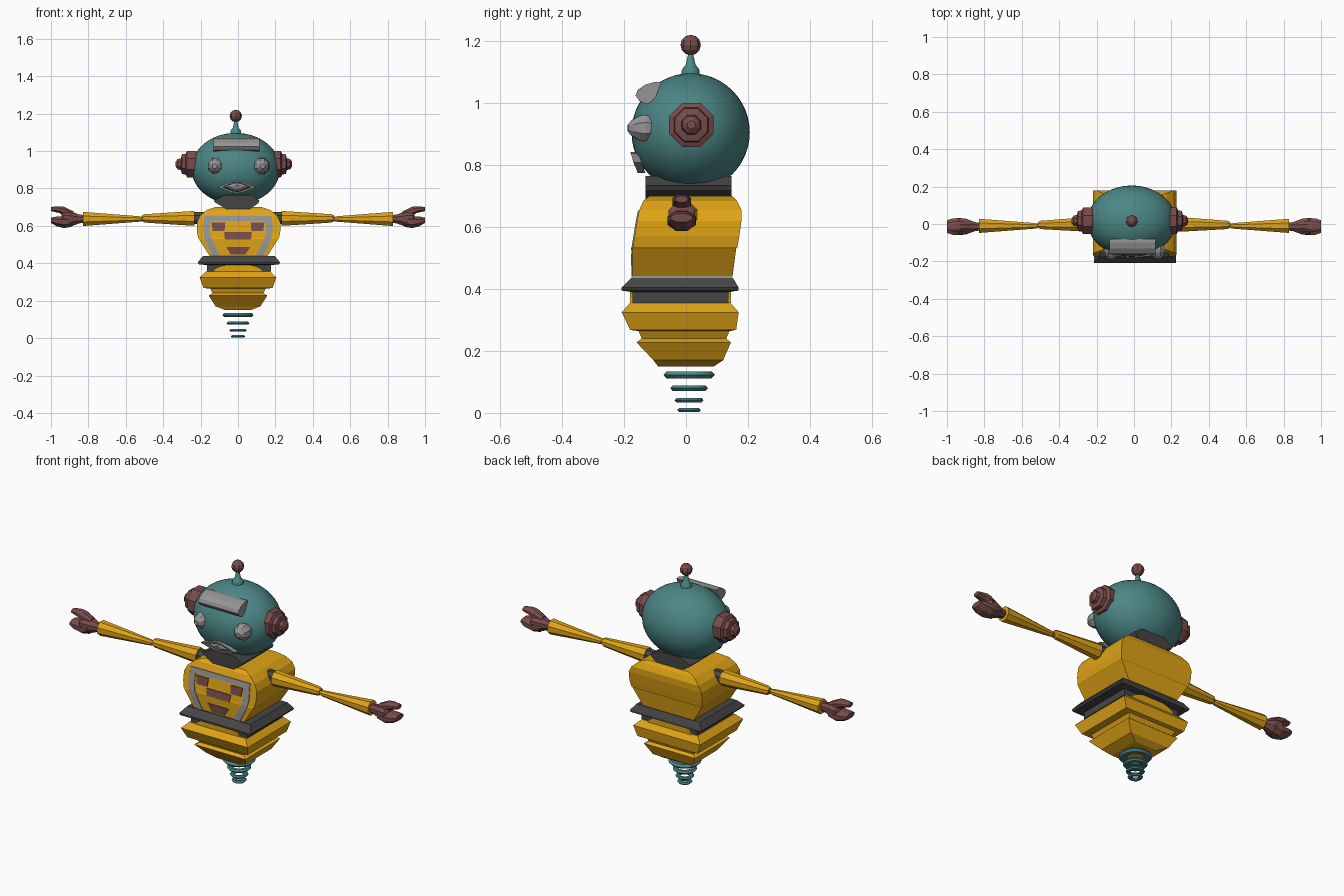
import bpy, bmesh, math
from mathutils import Vector, Matrix

if "Cube" in bpy.data.objects:
    bpy.data.objects.remove(bpy.data.objects["Cube"])

HX, HY = -0.012, 0.015   # head axis


def material(name, col):
    m = bpy.data.materials.new(name)
    m.diffuse_color = (*col, 1)
    m.use_nodes = True
    m.node_tree.nodes["Principled BSDF"].inputs["Base Color"].default_value = m.diffuse_color
    return m


TEAL = material("teal", (0.07, 0.24, 0.235))
YELLOW = material("yellow", (0.74, 0.37, 0.008))
BROWN = material("maroon", (0.19, 0.07, 0.07))
DARK = material("charcoal", (0.06, 0.06, 0.06))
GREY = material("light grey", (0.30, 0.30, 0.30))


def finish(name, bm, mat, smooth=None):
    bmesh.ops.recalc_face_normals(bm, faces=bm.faces)
    me = bpy.data.meshes.new(name)
    bm.to_mesh(me)
    bm.free()
    me.materials.append(mat)
    ob = bpy.data.objects.new(name, me)
    bpy.context.collection.objects.link(ob)
    if smooth:
        bpy.ops.object.select_all(action='DESELECT')
        ob.select_set(True)
        bpy.context.view_layer.objects.active = ob
        bpy.ops.object.shade_smooth_by_angle(angle=math.radians(smooth))
    return ob


def loft(name, rings, mat, smooth=None, closed=False):
    """Skin a list of equal rings; cap the ends, or join last to first."""
    bm = bmesh.new()
    vs = [[bm.verts.new(p) for p in r] for r in rings]
    n = len(vs[0])
    pairs = list(zip(vs, vs[1:])) + ([(vs[-1], vs[0])] if closed else [])
    for a, b in pairs:
        for i in range(n):
            j = (i + 1) % n
            bm.faces.new((a[i], a[j], b[j], b[i]))
    if not closed:
        bm.faces.new(vs[0])
        bm.faces.new(vs[-1])
    return finish(name, bm, mat, smooth)


def lathe(name, origin, axis, profile, mat, sides=8, smooth=None):
    """Revolve (distance along axis, radius) pairs."""
    rot = Vector(axis).to_track_quat('Z', 'Y')
    ang = [2 * math.pi * (i + 0.5) / sides for i in range(sides)]
    return loft(name, [[Vector(origin) + rot @ Vector((r * math.cos(a), r * math.sin(a), d))
                        for a in ang] for d, r in profile], mat, smooth)


def box_stack(name, rows, mat, cx=0.0):
    """Stack rectangles given as (z, half width, front y, back y)."""
    return loft(name, [[(cx - h, f, z), (cx + h, f, z), (cx + h, b, z), (cx - h, b, z)]
                       for z, h, f, b in rows], mat)


def ball(name, loc, scale, mat, u, v, smooth=None):
    bm = bmesh.new()
    bmesh.ops.create_uvsphere(bm, u_segments=u, v_segments=v, radius=1,
                              matrix=Matrix.Translation(loc) @ Matrix.Diagonal((*scale, 1)))
    return finish(name, bm, mat, smooth)


# Torso blocks
CHEST = [(0.44, 0.155, -0.172, 0.150), (0.53, 0.212, -0.174, 0.162), (0.535, 0.216, -0.172, 0.166),
         (0.57, 0.223, -0.166, 0.172), (0.62, 0.223, -0.158, 0.179), (0.655, 0.205, -0.151, 0.179),
         (0.685, 0.170, -0.138, 0.164), (0.70, 0.125, -0.118, 0.150)]
box_stack("chest", CHEST, YELLOW, 0.003)
box_stack("belt", [(0.355, 0.172, -0.172, 0.137), (0.39, 0.172, -0.172, 0.137),
                   (0.395, 0.215, -0.208, 0.170), (0.405, 0.220, -0.208, 0.170),
                   (0.438, 0.193, -0.175, 0.150)], DARK, 0.005)
box_stack("lower_body", [(0.15, 0.068, -0.09, 0.09), (0.17, 0.12, -0.105, 0.12),
                         (0.228, 0.157, -0.160, 0.145), (0.24, 0.135, -0.143, 0.130),
                         (0.264, 0.148, -0.153, 0.140), (0.268, 0.185, -0.180, 0.162),
                         (0.325, 0.205, -0.208, 0.170), (0.356, 0.172, -0.180, 0.143)], YELLOW)
# Rounded yellow flap over the lower belt, front and back
for side, y0, y1 in (("front", -0.181, -0.170), ("back", 0.135, 0.146)):
    arc = [(0.135 * math.cos(a), 0.352 + 0.045 * math.sin(a))
           for a in [math.pi * i / 8 for i in range(9)]]
    loft(side + "_belt_flap", [[(x, y, z) for x, z in arc] for y in (y0, y1)], YELLOW)


# Chest decoration, thin plates following the chest front
def chest_y(z):
    for a, b in zip(CHEST, CHEST[1:]):
        if z <= b[0]:
            return a[2] + (b[2] - a[2]) * max(0, (z - a[0]) / (b[0] - a[0]))
    return CHEST[-1][2]


def plate(name, rows, mat, lift=0.004):
    """Plate from (z, left x, right x) rows."""
    return loft(name, [[(l, chest_y(z) - lift, z), (r, chest_y(z) - lift, z),
                        (r, chest_y(z) + 0.002, z), (l, chest_y(z) + 0.002, z)]
                       for z, l, r in rows], mat)


plate("panel_top_bar", [(0.626, -0.18, 0.18), (0.653, -0.183, 0.183)], GREY)
for s, tag in ((-1, "left"), (1, "right")):
    strip = [(0.44, 0.095, 0.135), (0.50, 0.125, 0.165), (0.535, 0.142, 0.180),
             (0.57, 0.150, 0.186), (0.626, 0.148, 0.183)]
    plate(tag + "_panel_strip", [(z, s * a, s * b) for z, a, b in strip], GREY)
    plate(tag + "_chest_badge", [(0.573, s * 0.072, s * 0.135), (0.618, s * 0.068, s * 0.142)], BROWN)
plate("middle_badge", [(0.528, -0.07, 0.07), (0.535, -0.071, 0.071), (0.566, -0.074, 0.074)], BROWN)
plate("lower_badge", [(0.447, -0.04, 0.04), (0.488, -0.062, 0.065)], BROWN)

# Neck, an octagonal bar lying front to back
neck = [(-0.13, 0.735), (-0.122, 0.725), (-0.062, 0.69), (0.062, 0.69), (0.108, 0.72),
        (0.115, 0.735), (0.07, 0.765), (-0.07, 0.765)]
loft("neck", [[(x, y, z) for x, z in neck] for y in (-0.13, 0.147)], DARK)

# Head, antenna
ball("head", (HX, HY, 0.906), (0.237, 0.191, 0.191), TEAL, 40, 24, 40)
lathe("antenna_stalk", (HX, HY, 0), (0, 0, 1),
      [(1.08, 0.03), (1.105, 0.03), (1.112, 0.027), (1.125, 0.016), (1.165, 0.007)], TEAL, 12, 40)
ball("antenna_ball", (HX, HY, 1.188), (0.033, 0.033, 0.033), BROWN, 8, 6)

# Ears and eyes
for s, tag in ((-1, "left"), (1, "right")):
    lathe(tag + "_ear", (-0.022, HY + 0.002, 0.93), (s, 0, 0),
          [(0.18, 0.06), (0.205, 0.077), (0.25, 0.077), (0.258, 0.060), (0.278, 0.057),
           (0.283, 0.034), (0.300, 0.030), (0.311, 0.014)], BROWN)
    lathe(tag + "_eye", (0.003 + s * 0.118, -0.10, 0.92), (s * 0.12, -1, 0),
          [(0, 0.040), (0.035, 0.046), (0.052, 0.043), (0.072, 0.030), (0.088, 0.013)], GREY)

# Brow visor, a fan profile swept sideways
fan = [(-0.08, 1.068), (-0.10, 1.069), (-0.132, 1.06), (-0.156, 1.043), (-0.163, 1.025),
       (-0.15, 1.006), (-0.124, 0.997), (-0.10, 1.013)]
loft("brow_visor", [[(x, y, z) for y, z in fan] for x in (-0.13, 0.115)], GREY)

# Mouth: two nested lip rings with a plug between
lip = [(-1, 0), (-0.32, 0.85), (0, 1), (0.32, 0.85), (1, 0), (0.32, -0.85), (0, -1), (-0.32, -0.85)]


def lip_ring(k, depth):
    return [(-0.006 + x * 0.105 * k, -0.168 - z * 0.012 * k + depth, 0.808 + z * 0.034 * k)
            for x, z in lip]


loft("outer_lip", [lip_ring(1, 0.025), lip_ring(1, 0), lip_ring(0.72, 0), lip_ring(0.72, 0.025)],
     GREY, closed=True)
loft("inner_lip", [lip_ring(0.74, 0.025), lip_ring(0.62, 0.006), lip_ring(0.3, -0.001)], GREY)

# Spring rings under the body
for i, (z, r, t) in enumerate([(0.123, 0.083, 0.013), (0.08, 0.061, 0.010),
                               (0.041, 0.047, 0.008), (0.009, 0.038, 0.008)]):
    rings = []
    for a in [2 * math.pi * k / 20 for k in range(20)]:
        c, s = math.cos(a), math.sin(a)
        rings.append([((r - 1.6 * t + 1.6 * t * math.cos(b)) * c,
                       0.01 + (r - 1.6 * t + 1.6 * t * math.cos(b)) * s, z + t * math.sin(b))
                      for b in [math.pi * k / 3 for k in range(6)]])
    loft("spring_ring_%d" % (i + 1), rings, TEAL, closed=True)

# Arms and claw hands
for s, tag in ((-1, "left"), (1, "right")):
    X = (s, 0, 0)
    lathe(tag + "_shoulder", (0, 0, 0.642), X, [(0.18, 0.034), (0.236, 0.034)], DARK)
    lathe(tag + "_upper_arm", (0, 0, 0.640), (s, -0.01, 0),
          [(0.232, 0.042), (0.25, 0.042), (0.50, 0.024), (0.512, 0.018)], YELLOW)
    lathe(tag + "_elbow", (0, -0.008, 0.637), X, [(0.505, 0.012), (0.53, 0.012)], DARK)
    lathe(tag + "_forearm", (0, -0.010, 0.637), X,
          [(0.515, 0.013), (0.53, 0.016), (0.83, 0.041)], YELLOW)
    lathe(tag + "_palm", (0, -0.014, 0.637), X,
          [(0.82, 0.022), (0.85, 0.026), (0.90, 0.046), (0.935, 0.046), (0.945, 0.03)], BROWN)
    # fingers: (x, z centre, half depth, half height) sections
    for part, rows in (("lower_finger", [(0.89, 0.625, 0.040, 0.030), (0.93, 0.620, 0.046, 0.032),
                                         (0.97, 0.624, 0.044, 0.026), (1.0, 0.630, 0.034, 0.014)]),
                       ("upper_finger", [(0.88, 0.660, 0.022, 0.018), (0.93, 0.678, 0.030, 0.024),
                                         (0.955, 0.687, 0.030, 0.018), (1.0, 0.690, 0.020, 0.011)])):
        loft(tag + "_" + part,
             [[(s * x, -0.014 + 1.08 * d * math.cos(a), z + 1.08 * h * math.sin(a))
               for a in [math.pi * (k + 0.5) / 4 for k in range(8)]] for x, z, d, h in rows], BROWN)
